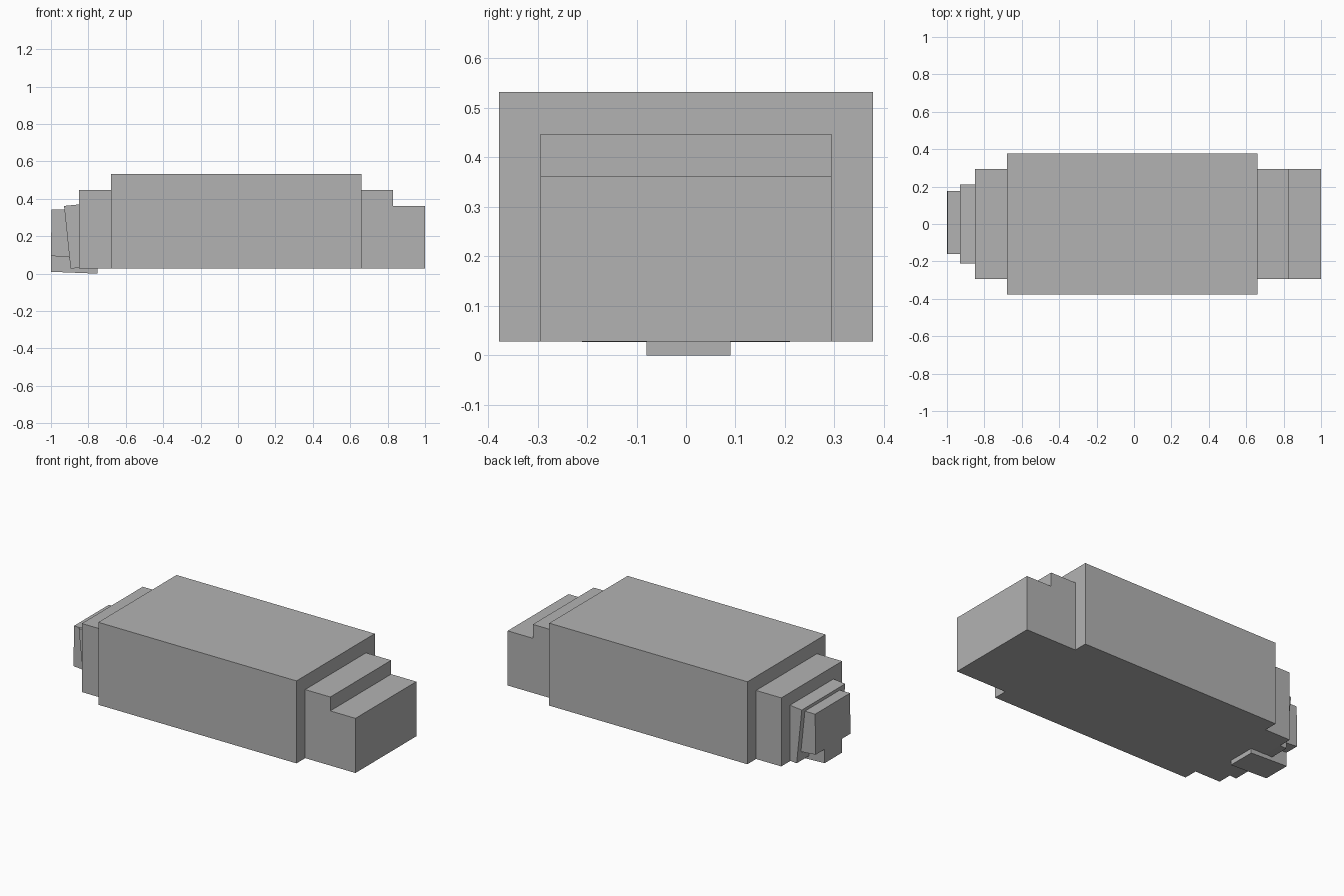
import bpy
import bmesh

cube = bpy.data.objects.get("Cube")
if cube:
    bpy.data.objects.remove(cube, do_unlink=True)

# Single flat grey for every part
grey = bpy.data.materials.new("plain_grey")
grey.use_nodes = True
colour = (0.45, 0.45, 0.45, 1)
grey.diffuse_color = colour
grey.node_tree.nodes["Principled BSDF"].inputs["Base Color"].default_value = colour


def prism(name, profile, y_min, y_max):
    """Extrude an x-z outline along y."""
    bm = bmesh.new()
    face = bm.faces.new([bm.verts.new((x, y_min, z)) for x, z in profile])
    extruded = bmesh.ops.extrude_face_region(bm, geom=[face])["geom"]
    moved = [v for v in extruded if isinstance(v, bmesh.types.BMVert)]
    bmesh.ops.translate(bm, verts=moved, vec=(0, y_max - y_min, 0))
    bmesh.ops.recalc_face_normals(bm, faces=bm.faces)
    mesh = bpy.data.meshes.new(name)
    bm.to_mesh(mesh)
    bm.free()
    mesh.materials.append(grey)
    obj = bpy.data.objects.new(name, mesh)
    bpy.context.collection.objects.link(obj)
    return obj


def block(name, x_min, x_max, z_min, z_max, half_width):
    outline = [(x_min, z_min), (x_max, z_min), (x_max, z_max), (x_min, z_max)]
    return prism(name, outline, -half_width, half_width)


base = 0.028

# Large central body and the collar at its narrow end
block("main_body", -0.68, 0.66, base, 0.532, 0.378)
block("collar", -0.85, -0.68, base, 0.447, 0.294)

# Stepped block at the other end
prism("stepped_end", [(0.66, base), (1.0, base), (1.0, 0.362), (0.83, 0.362),
                      (0.83, 0.447), (0.66, 0.447)], -0.294, 0.294)

# Leaning plate in front of the collar
prism("leaning_plate", [(-0.895, 0.027), (-0.85, 0.031), (-0.85, 0.37),
                        (-0.93, 0.362)], -0.21, 0.21)

# Small end box resting on the narrow foot
prism("end_box", [(-1.0, 0.095), (-0.895, 0.087), (-0.925, 0.342),
                  (-0.997, 0.342)], -0.16, 0.177)
prism("foot", [(-1.0, 0.01), (-0.75, 0.0), (-0.75, 0.085),
               (-1.0, 0.095)], -0.08, 0.09)
